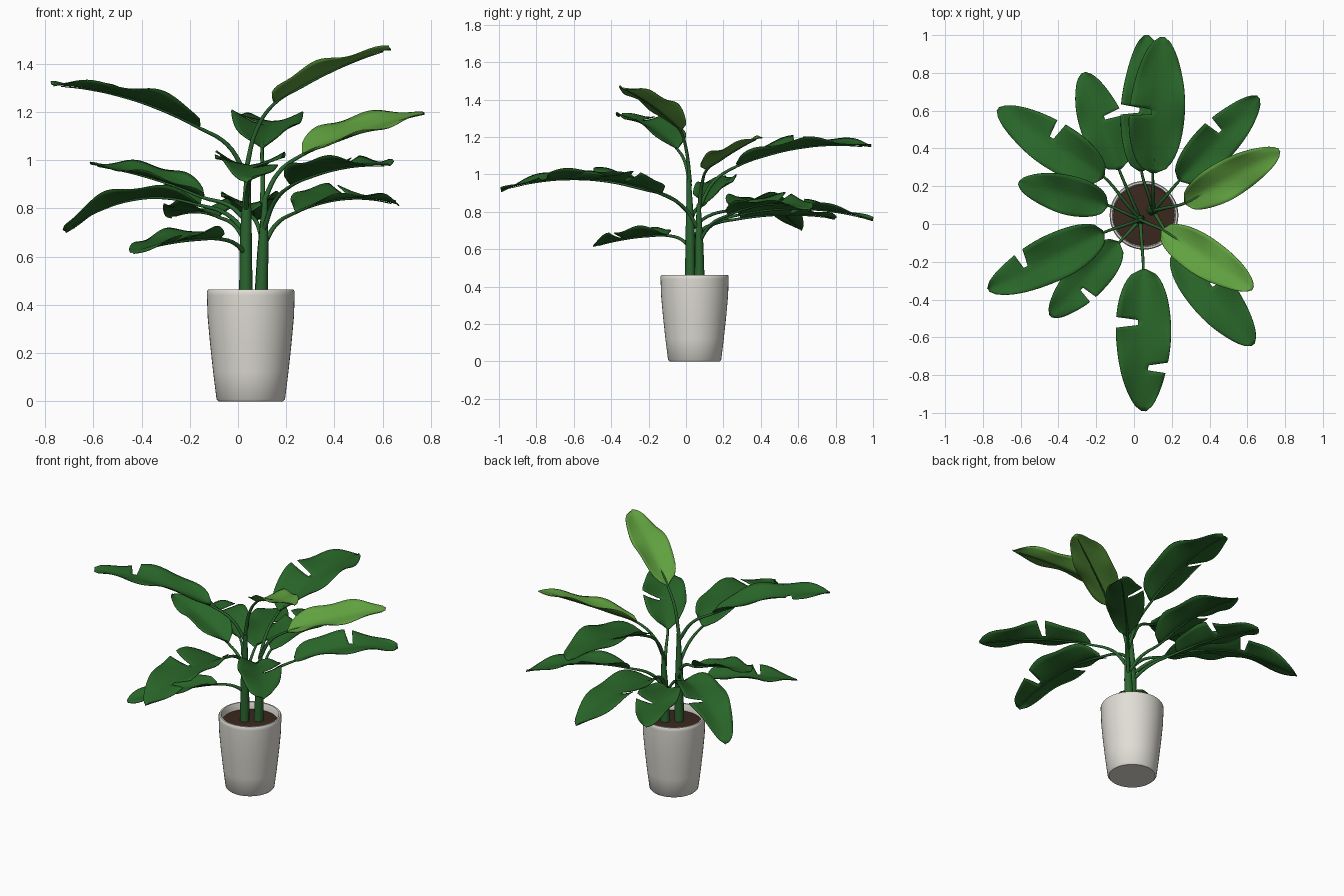
import bpy, bmesh, math
from mathutils import Vector

cube = bpy.data.objects.get("Cube")
if cube:
    bpy.data.objects.remove(cube, do_unlink=True)


def material(name, r, g, b):
    m = bpy.data.materials.new(name)
    m.use_nodes = True
    m.diffuse_color = (r, g, b, 1)
    bsdf = m.node_tree.nodes["Principled BSDF"]
    bsdf.inputs["Base Color"].default_value = (r, g, b, 1)
    bsdf.inputs["Roughness"].default_value = 0.6
    return m


DARK = material("dark leaf green", 0.022, 0.132, 0.022)
LIGHT = material("young leaf green", 0.118, 0.355, 0.05)
STEM = material("stem green", 0.023, 0.13, 0.028)
CERAMIC = material("warm white ceramic", 0.75, 0.73, 0.67)
SOIL = material("brown soil", 0.043, 0.021, 0.013)
POT = Vector((0.053, 0.046, 0))


def finish(bm, name, mat, angle=50):
    mesh = bpy.data.meshes.new(name)
    bm.to_mesh(mesh)
    bm.free()
    ob = bpy.data.objects.new(name, mesh)
    bpy.context.collection.objects.link(ob)
    mesh.materials.append(mat)
    select(ob)
    bpy.ops.object.shade_smooth_by_angle(angle=math.radians(angle))
    return ob


def select(ob):
    bpy.ops.object.select_all(action="DESELECT")
    ob.select_set(True)
    bpy.context.view_layer.objects.active = ob


def lathe(name, profile, mat):
    bm = bmesh.new()
    verts = [bm.verts.new(POT + Vector((r, 0, z))) for r, z in profile]
    edges = [bm.edges.new(pair) for pair in zip(verts, verts[1:])]
    bmesh.ops.spin(bm, geom=verts + edges, cent=POT, axis=(0, 0, 1),
                   angle=math.tau, steps=48, use_duplicate=False)
    bmesh.ops.remove_doubles(bm, verts=bm.verts, dist=0.0005)
    bmesh.ops.recalc_face_normals(bm, faces=bm.faces)
    return finish(bm, name, mat, 40)


def tube(name, points, radii, mat):
    curve = bpy.data.curves.new(name, "CURVE")
    curve.dimensions = "3D"
    curve.bevel_depth = 1
    curve.bevel_resolution = 2
    curve.resolution_u = 5
    curve.use_fill_caps = True
    spline = curve.splines.new("BEZIER")
    spline.bezier_points.add(len(points) - 1)
    for bp, p, r in zip(spline.bezier_points, points, radii):
        bp.co = p
        bp.radius = r
        bp.handle_left_type = bp.handle_right_type = "AUTO"
    curve.materials.append(mat)
    ob = bpy.data.objects.new(name, curve)
    bpy.context.collection.objects.link(ob)
    select(ob)
    bpy.ops.object.convert(target="MESH")
    bpy.ops.object.shade_smooth_by_angle(angle=math.radians(60))


def midrib(base, mid_z, tip, t):
    """Point on the arched centre line of a leaf."""
    p = base.lerp(tip, t)
    p.z += 4 * t * (1 - t) * (mid_z - (base.z + tip.z) / 2)
    return p


def leaf(name, base, mid_z, tip, half, roll, mat, notches, phase):
    """Folded, wavy blade with wedge-shaped tears along its edges."""
    rows, cols = 28, 10
    side = Vector((base.y - tip.y, tip.x - base.x, 0)).normalized()
    torn = [(int(t * rows), s) for t, s in notches]
    bm = bmesh.new()
    grid = []
    for i in range(rows + 1):
        line = []
        for j in range(cols + 1):
            v = 2 * j / cols - 1
            t = i / rows
            for r, s in torn:
                if i in (r, r + 1):  # open the tear towards the edge
                    t += (1 if i > r else -1) * max(0, v * s - 0.2) * 0.7 / rows
            width = half * max(math.sin(math.pi * t ** 0.82), 0.006) ** 0.5
            p = midrib(base, mid_z, tip, t) + side * v * width
            p.z += (abs(v) ** 1.3 * (0.5 - 0.38 * t) + v * roll) * width
            p.z += 0.1 * half * v * v * math.sin(13 * t + phase + 1.2 * v)
            line.append(bm.verts.new(p))
        grid.append(line)
    for i in range(rows):
        for j in range(cols):
            v = 2 * (j + 0.5) / cols - 1
            if any(v * s > 0.25 and i == r for r, s in torn):
                continue
            bm.faces.new((grid[i][j + 1], grid[i][j],
                          grid[i + 1][j], grid[i + 1][j + 1]))
    bmesh.ops.recalc_face_normals(bm, faces=bm.faces)
    if sum(f.normal.z for f in bm.faces) < 0:
        bmesh.ops.reverse_faces(bm, faces=bm.faces)
    ob = finish(bm, name, mat)
    solid = ob.modifiers.new("thickness", "SOLIDIFY")
    solid.thickness = 0.004


# Pot and soil
lathe("pot", [(0, 0), (0.134, 0), (0.142, 0.008), (0.156, 0.12), (0.169, 0.24),
              (0.179, 0.35), (0.182, 0.44), (0.182, 0.455), (0.177, 0.463),
              (0.168, 0.463), (0.164, 0.455), (0.16, 0.41)], CERAMIC)
lathe("soil", [(0, 0.428), (0.08, 0.427), (0.163, 0.42)], SOIL)

# Two upright trunks
trunks = {
    "tall": [(0.033, 0.022, 0.41), (0.033, 0.022, 0.7), (0.042, 0.015, 0.98)],
    "short": [(0.095, 0.072, 0.41), (0.103, 0.07, 0.62), (0.112, 0.068, 0.84)],
}
for key, path in trunks.items():
    tube(key + "_trunk", path, (0.029, 0.024, 0.011), STEM)

# Leaves: name, trunk, stem start height, base, middle height, tip,
# half width, sideways roll, material, notches (place along blade, side)
leaves = [
    ("low_back", "short", 0.66, (0.04, 0.28, 0.79), 0.82, (0.07, 1.0, 0.76),
     0.122, 0, DARK, [(0.44, 1)]),
    ("high_back", "short", 0.82, (0.1, 0.27, 1.05), 1.15, (0.15, 0.99, 1.15),
     0.146, 0.05, DARK, [(0.45, 1)]),
    ("back_left", "tall", 0.66, (-0.08, 0.29, 0.77), 0.79, (-0.27, 0.8, 0.77),
     0.118, 0, DARK, [(0.5, -1)]),
    ("side_back_left", "tall", 0.7, (-0.16, 0.25, 0.82), 0.84, (-0.72, 0.61, 0.71),
     0.123, 0, DARK, [(0.5, -1)]),
    ("side_left", "tall", 0.75, (-0.14, 0.1, 0.85), 0.935, (-0.61, 0.22, 0.985),
     0.103, -0.15, DARK, []),
    ("high_left", "tall", 0.94, (-0.16, -0.045, 1.14), 1.265, (-0.77, -0.35, 1.315),
     0.122, 0, DARK, [(0.66, -1)]),
    ("low_front_left", "tall", 0.61, (-0.08, -0.1, 0.68), 0.665, (-0.44, -0.49, 0.62),
     0.107, 0, DARK, [(0.6, 1)]),
    ("front", "tall", 0.79, (0.05, -0.24, 0.93), 0.98, (0.05, -0.99, 0.92),
     0.145, 0, DARK, [(0.37, -1), (0.68, 1)]),
    ("front_right", "short", 0.7, (0.22, -0.13, 0.9), 0.97, (0.63, -0.64, 0.98),
     0.125, 0, DARK, [(0.42, 1)]),
    ("young_high", "tall", 0.96, (0.15, -0.03, 1.24), 1.375, (0.63, -0.34, 1.465),
     0.105, 0, LIGHT, []),
    ("young_right", "short", 0.82, (0.27, 0.11, 1.03), 1.125, (0.77, 0.39, 1.2),
     0.103, 0.25, LIGHT, []),
    ("back_right", "short", 0.64, (0.24, 0.23, 0.79), 0.845, (0.66, 0.67, 0.82),
     0.11, 0.15, DARK, [(0.57, 1)]),
]
for n, (name, trunk, z, base, mid_z, tip, half, roll, mat, notches) in enumerate(leaves):
    base, tip = Vector(base), Vector(tip)
    leaf(name + "_leaf", base, mid_z, tip, half, roll, mat, notches, n * 1.7)

    # Arching stem that runs on under the blade as its midrib
    foot = Vector(trunks[trunk][1])
    foot.z = z
    bend = foot.lerp(base, 0.4)
    bend.z = z + 0.62 * (base.z - z)
    rib = [midrib(base, mid_z, tip, t) - Vector((0, 0, 0.007))
           for t in (0, 0.25, 0.5, 0.75, 0.94)]
    tube(name + "_stem", [foot, bend] + rib,
         (0.011, 0.009, 0.007, 0.005, 0.004, 0.003, 0.002), STEM)
